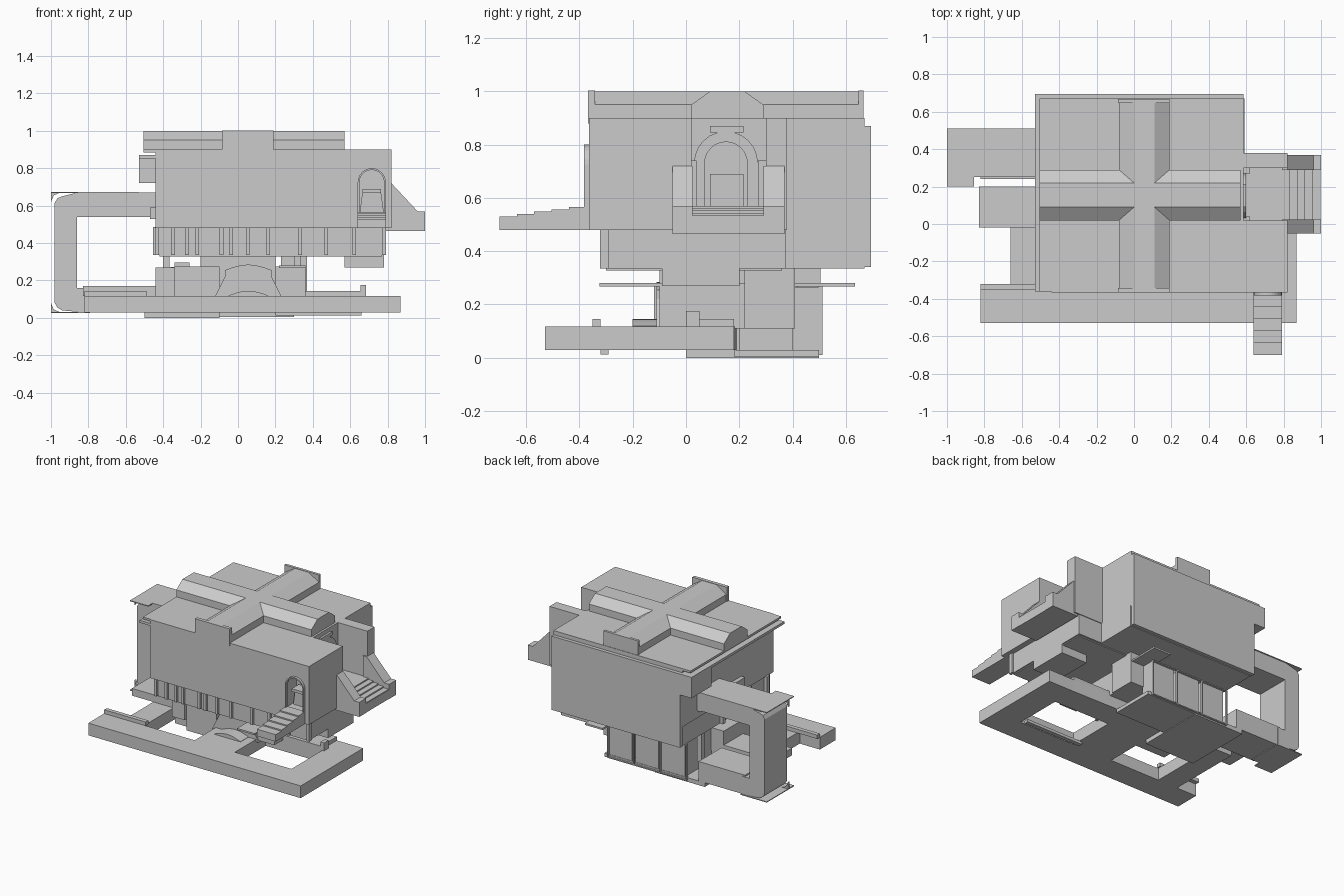
import bpy, bmesh, math
from mathutils import Vector

if "Cube" in bpy.data.objects:
    bpy.data.objects.remove(bpy.data.objects["Cube"])


def mesh_object(name, bm):
    bmesh.ops.recalc_face_normals(bm, faces=bm.faces)
    me = bpy.data.meshes.new(name)
    bm.to_mesh(me)
    bm.free()
    ob = bpy.data.objects.new(name, me)
    bpy.context.collection.objects.link(ob)
    return ob


def box(name, x0, x1, y0, y1, z0, z1):
    bm = bmesh.new()
    bmesh.ops.create_cube(bm, size=1)
    for v in bm.verts:
        v.co = Vector(((x0 + x1) / 2 + v.co.x * (x1 - x0),
                       (y0 + y1) / 2 + v.co.y * (y1 - y0),
                       (z0 + z1) / 2 + v.co.z * (z1 - z0)))
    return mesh_object(name, bm)


def prism(name, pts, axis, a, b):
    # axis x: pts are (y,z); axis y: (x,z); axis z: (x,y)
    put = {'x': lambda p, t: (t, p[0], p[1]),
           'y': lambda p, t: (p[0], t, p[1]),
           'z': lambda p, t: (p[0], p[1], t)}[axis]
    bm = bmesh.new()
    face = bm.faces.new([bm.verts.new(put(p, a)) for p in pts])
    ext = bmesh.ops.extrude_face_region(bm, geom=[face])
    d = Vector(put((0, 0), b - a))
    bmesh.ops.translate(bm, vec=d, verts=[v for v in ext['geom'] if isinstance(v, bmesh.types.BMVert)])
    return mesh_object(name, bm)


def arch(c, r, z0, zs, n=12):
    return [(c - r, z0)] + [(c - r * math.cos(math.pi * i / n), zs + r * math.sin(math.pi * i / n))
                            for i in range(n + 1)] + [(c + r, z0)]


def cut(target, cutter):
    m = target.modifiers.new("cut", 'BOOLEAN')
    m.object = cutter
    m.solver = 'EXACT'
    cutter.hide_render = True
    cutter.hide_viewport = True
    cutter.display_type = 'WIRE'


# Main hall, with a doorway recess at the front and a portal bay at the right
front = [(-.44, -.365), (.82, -.365), (.82, .02), (.585, .02), (.585, .30), (.82, .30),
         (.82, .38), (.585, .38), (.585, .67), (-.44, .67)]
hall = prism("hall", front, 'z', .48, .90)
cut(hall, prism("front_door_cutter", arch(.715, .075, .56, .725), 'y', -.45, -.25))
cut(hall, prism("portal_cutter", arch(.15, .12, .57, .73), 'x', .53, .65))
box("back_wall", -.44, .585, .665, .695, .34, .87)
box("left_eave", -.53, -.43, -.36, .695, .852, .87)
box("left_wall_block", -.53, -.43, .47, .695, .72, .855)
box("roof_edge_left", -.505, -.43, -.36, .67, .885, .90)
box("portal_floor", .55, .82, 0, .32, .48, .57)

# Cross-shaped ridge roof
def ridge(c, t):
    return [(c - .135, .89), (c - .135, .95), (c - t, 1.0), (c + t, 1.0), (c + .135, .95), (c + .135, .89)]
prism("ridge_along_x", ridge(.155, .065), 'x', -.505, .57)
prism("ridge_along_y", ridge(.055, .055), 'y', -.345, .655)
for y0, y1 in ((-.367, -.342), (.648, .667)):
    box("ridge_end_wall", -.085, .19, y0, y1, .88, 1.003)

# Right portal arch and inner door
arch_ring = prism("portal_arch", arch(.15, .12, .57, .73), 'x', .55, .60)
cut(arch_ring, prism("arch_cutter", arch(.15, .08, .5, .73), 'x', .5, .7))
box("portal_inner_door", .535, .56, .09, .215, .57, .69)
box("portal_keystone", .575, .60, .09, .215, .845, .87)
for y0, y1 in ((.02, .04), (.27, .30)):
    box("portal_pier", .58, .62, y0, y1, .57, .74)

# Right stairs and sloping cheek walls
for y0, y1 in ((-.05, .025), (.29, .37)):
    prism("stair_cheek", [(.79, .465), (.96, .465), (1.0, .465), (1.0, .57), (.96, .57), (.82, .72), (.79, .72)],
          'y', y0, y1)
for i in range(5):
    box("right_step", .80 + .035 * i, .835 + .04 * i, .025, .29, .465, .57 - .009 * i)
box("right_stair_base", .79, .998, .025, .29, .465, .53)

# Front door details and front stairs
box("front_door_lintel", .665, .765, -.34, -.26, .67, .69)
prism("front_door_panel", [(.65, .56), (.78, .56), (.765, .67), (.665, .67)], 'y', -.30, -.24)
frame = prism("front_door_frame", arch(.715, .075, .48, .725), 'y', -.382, -.36)
cut(frame, prism("frame_cutter", arch(.715, .066, .565, .725), 'y', -.5, -.2))
for i in range(5):
    box("front_step", .64, .79, -.70 + .065 * i, -.36, .48, .53 + .009 * i)

# Skirt below the hall with pilasters
box("skirt", -.43, .78, -.305, .67, .335, .485)
cut(bpy.data.objects["skirt"], box("skirt_cutter", .59, .9, .375, .9, .2, .6))
for x in (-.435, -.35, -.275, -.22, -.09, -.04, .05, .16, .33, .47, .62, .78):
    box("front_pilaster", x - .008, x + .012, -.322, -.29, .335, .485)
for y in (-.3, -.1, .05, .2):
    box("left_pilaster", -.455, -.42, y, y + .03, .335, .485)
box("skirt_floor", -.42, .77, -.30, .36, .328, .336)
box("right_underbox", .57, .78, -.09, .20, .27, .34)
box("left_sill", -.47, -.43, .0, .5, .53, .59)

# Wrap-around arm on the left
arm = [(-.43, .67), (-.86, .67), (-.94, .65), (-.965, .64), (-.98, .615), (-.98, .08), (-.965, .055),
       (-.94, .04), (-.83, .03), (-.80, .03), (-.80, .16), (-.86, .16), (-.86, .54), (-.43, .54)]
prism("arm", arm, 'y', .25, .505)
for z in (.67, .028):
    right = -.53 if z > .5 else -.79
    box("arm_sheet", -1.0, right, .25, .51, z - .003, z + .003)
    box("arm_sheet_tab", -1.0, -.855, .20, .25, z - .003, z + .003)
for s in (1, -1):
    zc = .35 + .32 * s
    prism("arm_corner", [(-1, zc), (-.95, zc), (-.985, zc - .015 * s), (-1, zc - .05 * s)], 'y', .25, .27)
box("arm_foot_block", -.82, -.45, .24, .50, .03, .17)

# Base frame: front bar, limbs and cross bar
base = [(-.82, -.53), (.87, -.53), (.87, .18), (.67, .18), (-.66, .20), (-.66, -.35), (-.82, -.35)]
frame = prism("base_frame", base, 'z', .03, .118)
cut(frame, box("base_hole_right", .22, .67, -.35, .0, -.1, .3))
cut(frame, box("base_hole_left", -.50, -.10, -.35, .0, -.1, .3))
box("base_pad_left", -.50, -.10, .0, .50, .0, .03)
box("base_pad_right", .20, .66, -.32, -.29, .012, .032)
box("base_pad_back", -.10, .30, .18, .50, .005, .03)
box("left_plinth", -.82, -.49, -.35, -.32, .118, .145)
box("left_plinth_rail", -.83, -.43, -.02, .20, .118, .17)
box("right_plinth", .20, .66, .0, .18, .118, .145)
box("right_plinth_post", .655, .685, .0, .05, .118, .175)

# Central curved drum between the base and the hall
drum = [(-.13, .10), (-.07, .22)] + [(-.07 + .25 * i / 8, .255 + .03 * math.sin(math.pi * i / 8))
                                    for i in range(9)] + [(.18, .22), (.24, .10)]
prism("centre_drum", drum, 'y', -.11, .18)
curve = [(-.05, .10)] + [(-.05 + .21 * i / 8, .12 + .025 * math.sin(math.pi * i / 8)) for i in range(9)] + [(.16, .10)]
prism("drum_front_arch", curve, 'y', -.20, -.10)

# Support blocks and columns
box("left_support", -.44, -.34, -.12, .20, .11, .27)
box("left_inner_support", -.34, -.10, -.10, .42, .03, .275)
box("core_column", -.20, .20, .20, .41, .03, .335)
box("right_support", .20, .36, -.10, .41, .11, .275)
box("right_column", .23, .37, .22, .41, .11, .335)
box("support_cap", -.34, -.26, -.09, .0, .27, .295)
for x in (-.40, .30):
    for y in (-.10, .36):
        box("corner_post", x, x + .035, y, y + .035, .11, .335)
box("cap_strip", .22, .36, -.325, .635, .268, .28)

# Back row of boxes with a thin outline rail
for x in (-.35, -.14, .07):
    box("back_box", x + .01, x + .195, .40, .497, .03, .265)
for x in (-.36, -.15, .06, .265):
    box("back_rail_post", x - .004, x + .004, .497, .513, .012, .27)
for z in (.014, .268):
    box("back_rail", -.36, .27, .497, .513, z - .004, z + .004)
